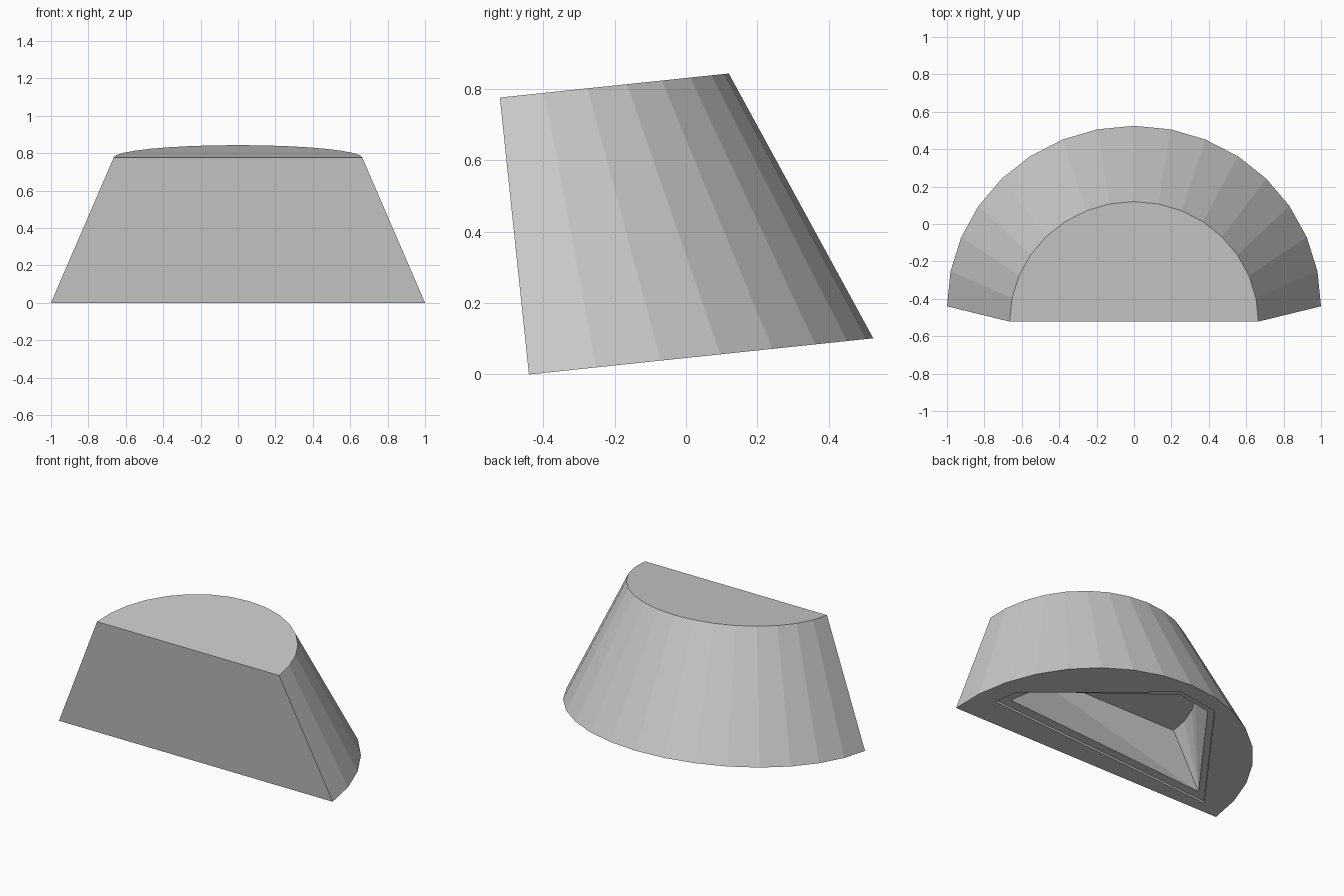
import bpy, bmesh, math
from mathutils import Matrix

cube = bpy.data.objects.get("Cube")
if cube:
    bpy.data.objects.remove(cube)

SEGMENTS = 16
HEIGHT = 0.78
TILT = Matrix.Translation((0, -0.44, 0)) @ Matrix.Rotation(math.radians(6), 4, 'X')

grey = bpy.data.materials.new("plain_grey")
grey.use_nodes = True
colour = (0.6, 0.6, 0.6, 1)
grey.diffuse_color = colour
grey.node_tree.nodes["Principled BSDF"].inputs["Base Color"].default_value = colour


def half_oval(width, depth, front=0.0):
    """Half oval outline, flat side facing the front."""
    angles = [math.pi * i / SEGMENTS for i in range(SEGMENTS + 1)]
    return [(width * math.cos(a), front + depth * math.sin(a)) for a in angles]


def hull_solid(name, low, z_low, high, z_high):
    """Convex solid between two flat outlines, leaned with the body."""
    bm = bmesh.new()
    for outline, z in ((low, z_low), (high, z_high)):
        for x, y in outline:
            bm.verts.new((x, y, z))
    bmesh.ops.convex_hull(bm, input=bm.verts[:])
    bmesh.ops.dissolve_limit(bm, angle_limit=0.01, verts=bm.verts[:], edges=bm.edges[:])
    bmesh.ops.recalc_face_normals(bm, faces=bm.faces[:])
    mesh = bpy.data.meshes.new(name)
    bm.to_mesh(mesh)
    bm.free()
    mesh.materials.append(grey)
    obj = bpy.data.objects.new(name, mesh)
    obj.matrix_world = TILT
    bpy.context.collection.objects.link(obj)
    return obj


# Tapered half-round body
body = hull_solid("tapered_body", half_oval(1, 0.97), 0, half_oval(0.665, 0.645), HEIGHT)

# Shallow recess and deeper hollow in the underside
rim = [(0.85, 0.18), (0.81, 0.32), (0, 0.88), (-0.29, 0.84), (-0.85, 0.07)]
mouth = [(0.77, 0.23), (0.73, 0.36), (-0.03, 0.84), (-0.27, 0.8), (-0.76, 0.13)]
cutters = [
    hull_solid("recess_cutter", rim, -0.05, rim, 0.015),
    hull_solid("hollow_cutter", mouth, 0.01, half_oval(0.6, 0.58, 0.13), 0.39),
]

for cutter in cutters:
    cutter.hide_render = True
    cut = body.modifiers.new(cutter.name, 'BOOLEAN')
    cut.operation = 'DIFFERENCE'
    cut.solver = 'EXACT'
    cut.object = cutter

bpy.context.view_layer.objects.active = body
for name in [m.name for m in body.modifiers]:
    bpy.ops.object.modifier_apply(modifier=name)
for cutter in cutters:
    bpy.data.objects.remove(cutter)
